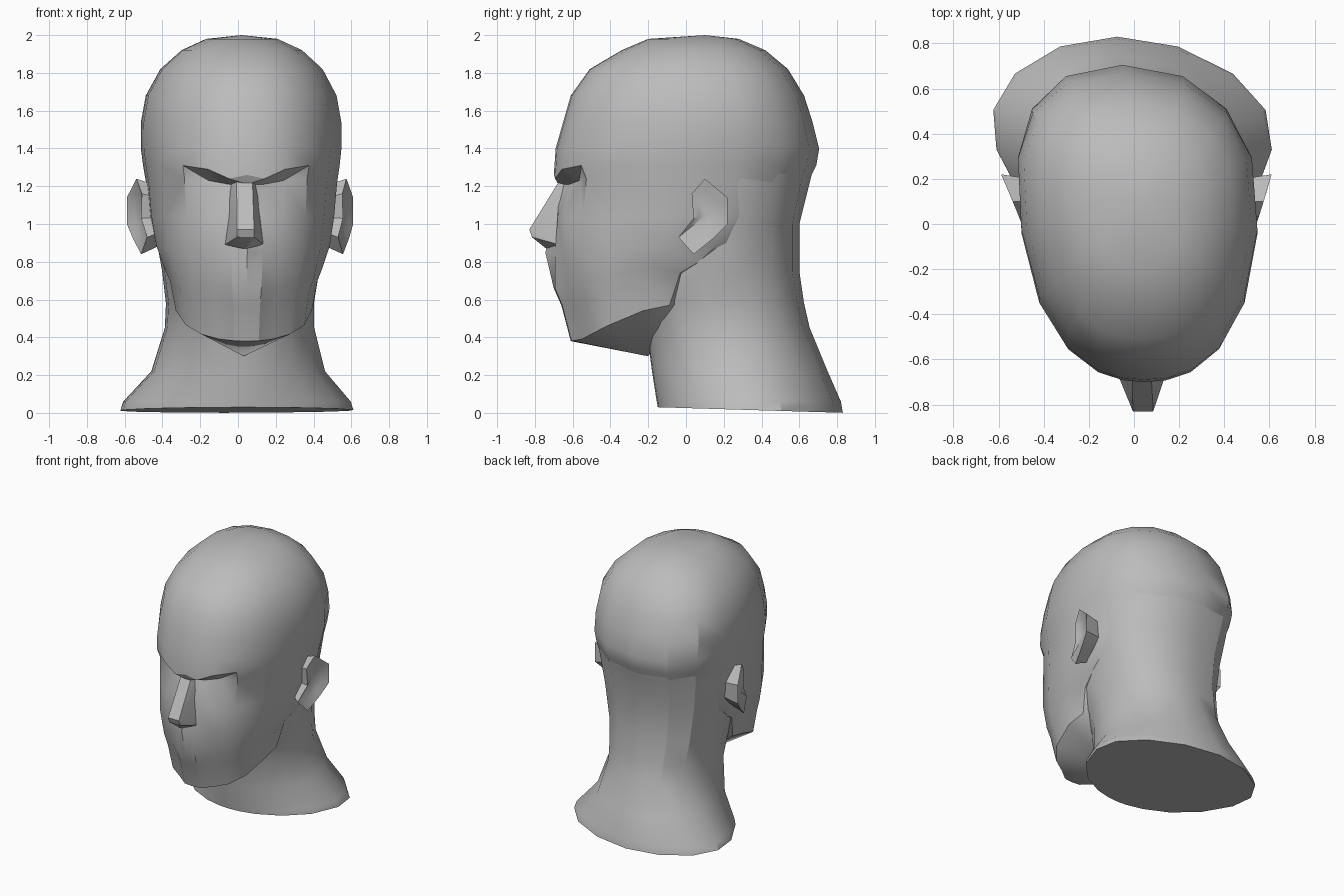
import bpy, bmesh, math

if "Cube" in bpy.data.objects:
    bpy.data.objects.remove(bpy.data.objects["Cube"])

skin = bpy.data.materials.new("plain_grey")
skin.diffuse_color = (0.5, 0.5, 0.5, 1)
skin.use_nodes = True
skin.node_tree.nodes["Principled BSDF"].inputs["Base Color"].default_value = skin.diffuse_color

ANGLES = [0, 8, 20, 37, 57, 80, 103, 128, 154, 180]   # front to back, one side


def lean(p):
    """The head is turned very slightly to one side."""
    x, y, z = p
    return (x + 0.023 - 0.035 * y - 0.1 * max(y, 0) ** 2, y, z)


def finish(bm, name):
    bmesh.ops.triangulate(bm, faces=[f for f in bm.faces if len(f.verts) == 4],
                          quad_method='SHORT_EDGE')
    bmesh.ops.recalc_face_normals(bm, faces=bm.faces)
    mesh = bpy.data.meshes.new(name)
    bm.to_mesh(mesh)
    bm.free()
    mesh.materials.append(skin)
    ob = bpy.data.objects.new(name, mesh)
    bpy.context.collection.objects.link(ob)
    bpy.ops.object.select_all(action='DESELECT')
    ob.select_set(True)
    bpy.context.view_layer.objects.active = ob
    bpy.ops.object.shade_smooth_by_angle(angle=math.radians(30))
    return ob


def ring(z, w, yf, ym, yb, tilt=0.0, cap=0.2, shift=None, e=0.87):
    """Egg-shaped section; shift moves chosen columns by (dy, dz)."""
    half = []
    for i, a in enumerate(ANGLES):
        s, c = math.sin(math.radians(a)), math.cos(math.radians(a))
        x = w * max(s, 0) ** e if 0 < a < 180 else 0.0
        k = abs(c) ** e
        y = ym + (yf - ym) * k if c > 0 else ym + (yb - ym) * k
        dy, dz = (shift or {}).get(i, (0, 0))
        half.append((x, y + dy, z + min(tilt * (y - yf), cap) + dz))
    return half + [(-x, y, z) for x, y, z in half[-2:0:-1]]


def bridge(bm, a, b):
    n = len(a)
    for i in range(n):
        j = (i + 1) % n
        bm.faces.new((a[i], a[j], b[j], b[i]))


def fan(bm, loop, tip):
    v = bm.verts.new(lean(tip))
    for i in range(len(loop)):
        bm.faces.new((loop[i], loop[(i + 1) % len(loop)], v))


def loft(bm, rings):
    loops = [[bm.verts.new(lean(p)) for p in r] for r in rings]
    for a, b in zip(loops, loops[1:]):
        bridge(bm, a, b)
    return loops


# Skull and face: jaw, lips, cheeks, eye sockets, brow, crown
bm = bmesh.new()
loops = loft(bm, [
    ring(0.38, 0.365, -0.61, -0.12, 0.0, 0.42, 0.19, {2: (0.035, 0), 3: (0.02, 0)}),
    ring(0.57, 0.395, -0.66, -0.08, 0.10, 0.28, 0.17, {2: (0.04, 0), 3: (0.02, 0)}),
    ring(0.66, 0.425, -0.70, 0.00, 0.25, 0.20, 0.14, {2: (0.045, 0), 3: (0.02, 0)}),
    ring(0.85, 0.465, -0.70, 0.05, 0.48, 0.06, 0.05, {0: (-0.045, 0), 2: (0.015, 0)}),
    ring(1.04, 0.49, -0.685, 0.10, 0.58),
    ring(1.21, 0.505, -0.675, 0.10, 0.64, shift={
        1: (0.05, 0), 2: (0.07, 0.02), 3: (0.01, 0.03)}),
    ring(1.31, 0.52, -0.70, 0.12, 0.69, shift={
        0: (0, -0.05), 1: (0, -0.07), 2: (0, -0.02)}),
    ring(1.40, 0.53, -0.69, 0.14, 0.705),
    ring(1.54, 0.53, -0.65, 0.15, 0.67),
    ring(1.68, 0.505, -0.61, 0.15, 0.625),
    ring(1.82, 0.43, -0.51, 0.12, 0.54),
    ring(1.92, 0.32, -0.34, 0.08, 0.42),
    ring(1.98, 0.19, -0.20, 0.06, 0.28),
])
fan(bm, loops[0], (0, -0.20, 0.30))
fan(bm, loops[-1], (0, 0.10, 2.0))
finish(bm, "head")

# Neck flaring out to the shoulders, blending into the back of the skull
bm = bmesh.new()
loops = loft(bm, [
    ring(0.03, 0.62, -0.15, 0.42, 0.83, -0.03, e=1.05),
    ring(0.06, 0.605, -0.155, 0.41, 0.82, e=1.05),
    ring(0.22, 0.46, -0.18, 0.34, 0.75, e=1.0),
    ring(0.45, 0.395, -0.21, 0.26, 0.655, e=0.95),
    ring(0.58, 0.39, -0.25, 0.23, 0.625),
    ring(0.75, 0.415, -0.33, 0.18, 0.60),
    ring(1.00, 0.46, -0.20, 0.18, 0.60),
    ring(1.22, 0.495, 0.0, 0.15, 0.655),
    ring(1.38, 0.50, 0.08, 0.15, 0.695),
])
bm.faces.new(loops[0])
bm.faces.new(loops[-1])
finish(bm, "neck")

# Nose: wedge with a flat ridge and a flat underside
bm = bmesh.new()
for x, y, z in [(0.042, -0.67, 1.23), (0.085, -0.58, 1.22), (0.045, -0.83, 0.97),
                (0.045, -0.815, 0.93), (0.105, -0.67, 0.89), (0.105, -0.58, 0.91),
                (0.01, -0.74, 0.87)]:
    for side in (-1, 1):
        bm.verts.new(lean((side * x - 0.012, y, z)))
hull = bmesh.ops.convex_hull(bm, input=bm.verts)
bmesh.ops.delete(bm, geom=list({g for g in hull["geom_interior"]
                                if isinstance(g, bmesh.types.BMVert)}), context='VERTS')
finish(bm, "nose")

# Ears: root, flaring rim and hollow middle
RIM = [(-0.04, 0.93), (0.04, 0.84), (0.14, 0.92), (0.22, 1.00),
       (0.22, 1.14), (0.10, 1.24), (0.03, 1.16), (0.04, 1.03)]
CY, CZ = 0.11, 1.05
for side, name in ((1, "right_ear"), (-1, "left_ear")):
    bm = bmesh.new()

    def ear_ring(size, x0, slope):
        pts = [(CY + (y - CY) * size, CZ + (z - CZ) * size) for y, z in RIM]
        return [(side * (x0 + slope * y), y, z) for y, z in pts]

    loops = loft(bm, [ear_ring(0.75, 0.42, 0.0), ear_ring(1.0, 0.52, 0.36),
                      ear_ring(0.62, 0.505, 0.33)])
    fan(bm, loops[-1], (side * 0.52, CY, CZ))
    bm.faces.new(loops[0])
    finish(bm, name)
